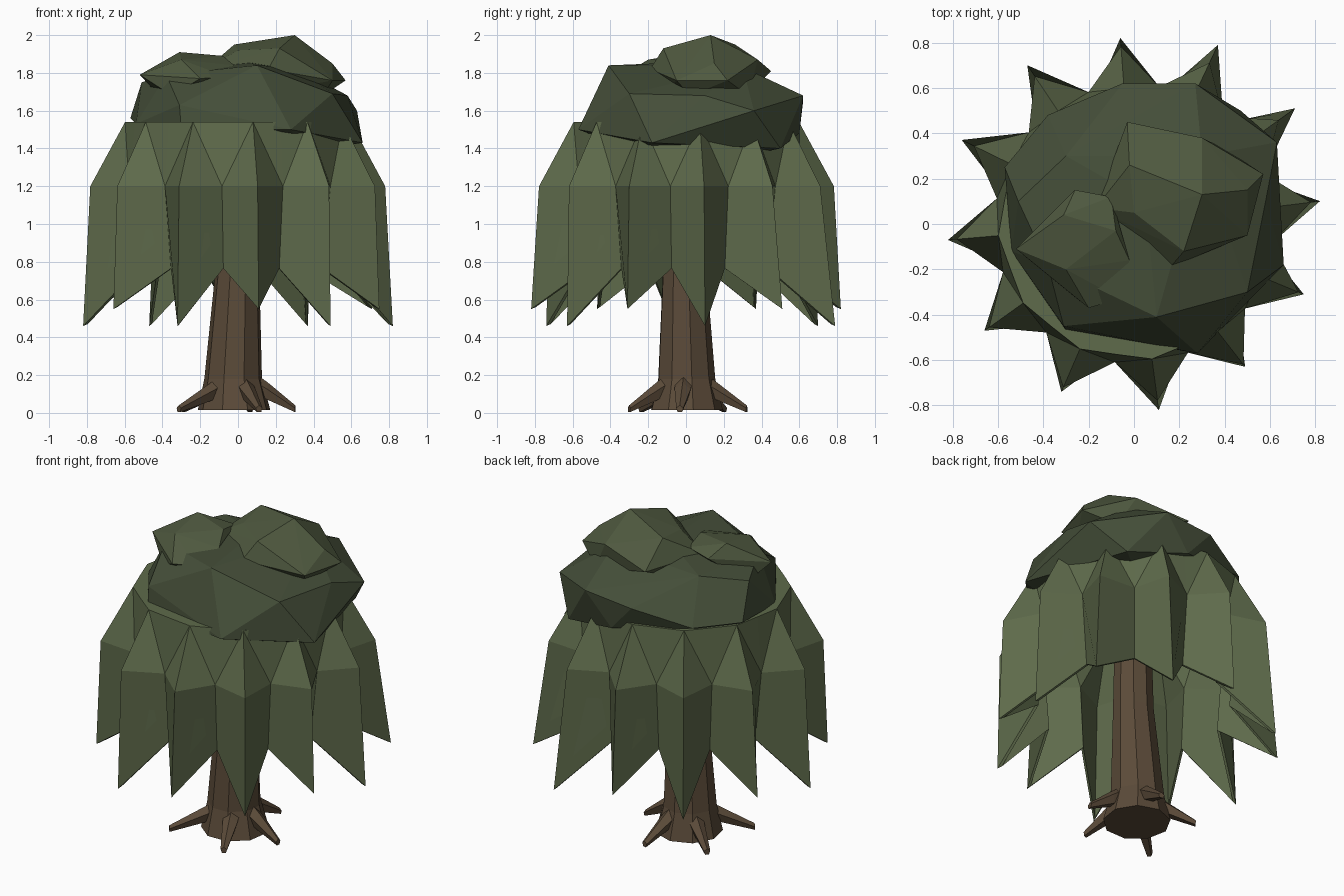
import bpy, bmesh, math
from mathutils import Vector

if "Cube" in bpy.data.objects:
    bpy.data.objects.remove(bpy.data.objects["Cube"])


def material(name, rgb):
    m = bpy.data.materials.new(name)
    m.diffuse_color = (*rgb, 1)
    m.use_nodes = True
    m.node_tree.nodes["Principled BSDF"].inputs["Base Color"].default_value = m.diffuse_color
    return m


LEAF = material("leaf_green", (0.112, 0.145, 0.07))
DARK = material("dark_leaf_green", (0.058, 0.076, 0.04))
CROWN = material("crown_green", (0.078, 0.1, 0.05))
BARK = material("bark_brown", (0.105, 0.07, 0.041))


def finish(name, bm, mat):
    bmesh.ops.recalc_face_normals(bm, faces=bm.faces)
    me = bpy.data.meshes.new(name)
    bm.to_mesh(me)
    bm.free()
    me.materials.append(mat)
    ob = bpy.data.objects.new(name, me)
    bpy.context.collection.objects.link(ob)
    return ob


def loft(name, rings, mat, fans=None):
    """Skin a stack of equal rings, cap both ends; fans maps a band to its split parity."""
    fans = fans or {}
    bm = bmesh.new()
    vs = [[bm.verts.new(p) for p in r] for r in rings]
    n = len(vs[0])
    for k, (a, b) in enumerate(zip(vs, vs[1:])):
        for i in range(n):
            j = (i + 1) % n
            if k not in fans:
                bm.faces.new((a[i], a[j], b[j], b[i]))
            elif i % 2 == fans[k]:
                bm.faces.new((a[i], a[j], b[j]))
                bm.faces.new((a[i], b[j], b[i]))
            else:
                bm.faces.new((a[i], a[j], b[i]))
                bm.faces.new((a[j], b[j], b[i]))
    bm.faces.new(vs[0])
    bm.faces.new(vs[-1])
    return finish(name, bm, mat)


def circle(cx, cy, z, r, n=9, turn=0.2):
    return [(cx + r * math.cos(turn + math.tau * i / n),
             cy + r * math.sin(turn + math.tau * i / n), z) for i in range(n)]


# Trunk, flared at the foot and leaning slightly
loft("trunk", [circle(-0.02, 0, 0.015, 0.195), circle(-0.025, 0, 0.18, 0.155),
               circle(-0.003, -0.01, 0.75, 0.118), circle(0.01, 0, 1.5, 0.1)], BARK)

# Five tapering roots
for k, (deg, reach) in enumerate([(-6, 0.33), (77, 0.345), (144, 0.36), (218, 0.4), (292, 0.34)]):
    a = math.radians(deg)
    out = Vector((math.cos(a), math.sin(a), 0))
    side = Vector((-out.y, out.x, 0))
    rings = []
    for r, z, w, h in [(0.1, 0.15, 0.05, 0.06), (0.17, 0.11, 0.045, 0.05), (reach - 0.015, 0.02, 0.02, 0.02)]:
        c = out * r + Vector((-0.01, 0, z))
        rings.append([c + side * (w * math.cos(t)) + Vector((0, 0, h * math.sin(t)))
                      for t in (math.tau * i / 5 + math.pi / 2 for i in range(5))])
    loft(f"root_{k + 1}", rings, BARK)

# Hanging skirt: twelve pointed fronds, ridges alternating with valleys
angles = [7, 35.7, 64.9, 94.2, 123.9, 154, 184.9, 215.5, 246.6, 277.6, 307.9, 337.5]
tip_r = [.826, .874, .872, .822, .843, .845, .823, .81, .806, .827, .798, .81]


def skirt_ring(ridge_r, ridge_z, valley_r, valley_z, tips=False, inset=0):
    pts = []
    for i, deg in enumerate(angles):
        nxt = angles[(i + 1) % 12] + (360 if i == 11 else 0)
        zr = ridge_z + (0.09 if tips and i % 2 else 0)
        r = tip_r[i] - inset if tips else ridge_r
        for d, rr, z in ((deg, r, zr), ((deg + nxt) / 2, valley_r, valley_z)):
            t = math.radians(d)
            pts.append((rr * math.cos(t), rr * math.sin(t), z))
    return pts


loft("frond_skirt", [
    skirt_ring(0.60, 1.54, 0.58, 1.54),
    skirt_ring(0.785, 1.2, 0.615, 1.2),
    skirt_ring(0, 0.46, 0.565, 0.765, True),
    skirt_ring(0, 0.47, 0.545, 0.77, True, 0.025),
    skirt_ring(0.735, 1.18, 0.575, 1.18),
    skirt_ring(0.55, 1.5, 0.53, 1.5)], LEAF, fans={0: 0, 4: 1})


# Faceted foliage lumps: hulls over a few placed corners
def lump(name, corners, mat):
    bm = bmesh.new()
    for p in corners:
        bm.verts.new(p)
    bmesh.ops.convex_hull(bm, input=bm.verts)
    loose = [v for v in bm.verts if not v.link_faces]
    bmesh.ops.delete(bm, geom=loose, context='VERTS')
    finish(name, bm, mat)


lump("canopy_main", [
    (.1, -.41, 1.84), (-.38, -.18, 1.79), (-.3, .3, 1.8), (.05, .1, 1.86), (.3, .3, 1.83),
    (-.31, -.45, 1.63), (-.51, .1, 1.75), (-.57, .25, 1.56), (-.54, -.12, 1.53),
    (-.3, -.47, 1.5), (.28, -.57, 1.5), (.5, -.3, 1.69), (.66, -.18, 1.43),
    (.63, .36, 1.6), (.58, .1, 1.68), (.27, .62, 1.68), (-.05, .62, 1.65), (-.38, .48, 1.56),
    (.47, .5, 1.4), (.1, .6, 1.48), (-.1, -.35, 1.42), (.35, -.25, 1.38), (-.3, .15, 1.4), (.2, .3, 1.36)], DARK)
lump("canopy_top_right", [
    (.3, .13, 2.0), (-.02, .26, 1.95), (.22, -.12, 1.93), (.0, .05, 1.92), (.3, .38, 1.87), (.5, .15, 1.85),
    (-.03, .45, 1.81), (.57, .22, 1.76), (.5, -.05, 1.76),
    (.16, -.19, 1.82), (-.17, .07, 1.82), (-.05, .1, 1.66), (.4, .33, 1.68), (.45, .02, 1.68),
    (.18, -.1, 1.7)], CROWN)
lump("canopy_top_left", [
    (-.31, .04, 1.91), (-.08, -.03, 1.89), (-.3, -.2, 1.87), (-.1, .12, 1.86), (-.02, -.16, 1.84), (-.26, .15, 1.84),
    (-.52, -.11, 1.79), (-.2, -.37, 1.77), (-.06, -.33, 1.78),
    (-.35, -.25, 1.68), (-.15, -.25, 1.68), (-.2, -.1, 1.64), (-.42, -.02, 1.68)], CROWN)
